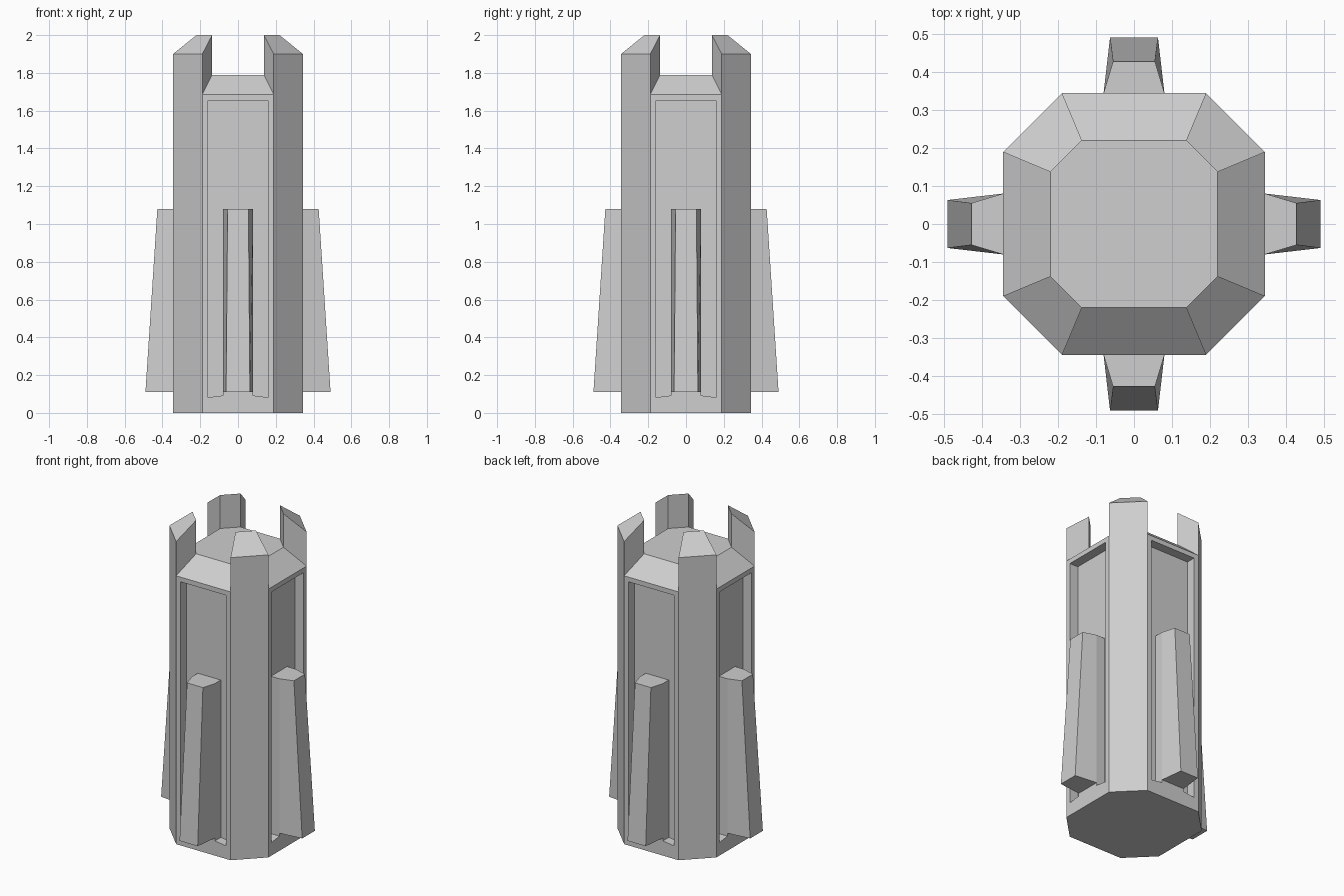
import bpy, bmesh, math
from mathutils import Matrix

cube = bpy.data.objects.get("Cube")
if cube:
    bpy.data.objects.remove(cube, do_unlink=True)

grey = bpy.data.materials.new("light grey")
grey.use_nodes = True
grey.diffuse_color = (0.62, 0.62, 0.62, 1)
grey.node_tree.nodes["Principled BSDF"].inputs["Base Color"].default_value = (0.62, 0.62, 0.62, 1)


def finish(bm, name):
    bmesh.ops.recalc_face_normals(bm, faces=bm.faces)
    mesh = bpy.data.meshes.new(name)
    bm.to_mesh(mesh)
    bm.free()
    mesh.materials.append(grey)
    obj = bpy.data.objects.new(name, mesh)
    bpy.context.collection.objects.link(obj)
    return obj


def loft(bm, first, second):
    """Closed solid between two matching outlines."""
    a = [bm.verts.new(p) for p in first]
    b = [bm.verts.new(p) for p in second]
    bm.faces.new(a)
    bm.faces.new(b)
    for i in range(len(a)):
        j = (i + 1) % len(a)
        bm.faces.new((a[i], a[j], b[j], b[i]))


def turn(obj, quarter):
    obj.data.transform(Matrix.Rotation(quarter * math.pi / 2, 4, "Z"))


def octagon(bm, half, reach, z):
    ring = []
    for k in range(4):
        rot = Matrix.Rotation(k * math.pi / 2, 3, "Z")
        for x in (-half, half):
            p = rot @ Matrix.Identity(3).col[0] * 0
            p.x, p.y = x, -reach
            p = rot @ p
            ring.append(bm.verts.new((p.x, p.y, z)))
    return ring


# Tower body: octagonal shaft, bevelled roof and four raised corner battlements
bm = bmesh.new()
base = octagon(bm, 0.189, 0.344, 0)
eave = octagon(bm, 0.189, 0.344, 1.685)
roof = octagon(bm, 0.137, 0.22, 1.79)
crest = octagon(bm, 0.189, 0.344, 1.9)
tip = octagon(bm, 0.137, 0.22, 2.0)
bm.faces.new(base)
bm.faces.new(roof)
for i in range(8):
    j = (i + 1) % 8
    if i % 2 == 0:
        bm.faces.new((base[i], base[j], eave[j], eave[i]))
        bm.faces.new((eave[i], eave[j], roof[j], roof[i]))
    else:
        bm.faces.new((base[i], base[j], eave[j], crest[j], crest[i], eave[i]))
        bm.faces.new((crest[i], crest[j], tip[j], tip[i]))
        bm.faces.new((tip[i], tip[j], roof[j], roof[i]))
        for k in (i, j):
            bm.faces.new((eave[k], crest[k], tip[k], roof[k]))
body = finish(bm, "tower_body")

# Recessed panels, notched at the foot of each buttress
half_outline = [(0.08, 0.11), (0.08, 0.092), (0.158, 0.082), (0.158, 1.655)]
outline = half_outline + [(-x, z) for x, z in reversed(half_outline)]
for quarter in range(4):
    bm = bmesh.new()
    loft(bm, [(x, -0.5, z) for x, z in outline], [(x, -0.285, z) for x, z in outline])
    cutter = finish(bm, "panel_cutter")
    cutter.hide_render = True
    turn(cutter, quarter)
    cut = body.modifiers.new("panel", "BOOLEAN")
    cut.operation = "DIFFERENCE"
    cut.solver = "EXACT"
    cut.object = cutter
    bpy.context.view_layer.objects.active = body
    bpy.ops.object.modifier_apply(modifier=cut.name)
    bpy.data.objects.remove(cutter, do_unlink=True)


# Tapered buttresses
def buttress_section(half, reach, z):
    side = [(half, -reach, z), (0.08, -0.344, z), (0.08, -0.28, z)]
    return side + [(-x, y, h) for x, y, h in reversed(side)]


for quarter, place in enumerate(("front", "left", "back", "right")):
    bm = bmesh.new()
    loft(bm, buttress_section(0.063, 0.49, 0.11), buttress_section(0.055, 0.427, 1.08))
    turn(finish(bm, place + "_buttress"), quarter)
